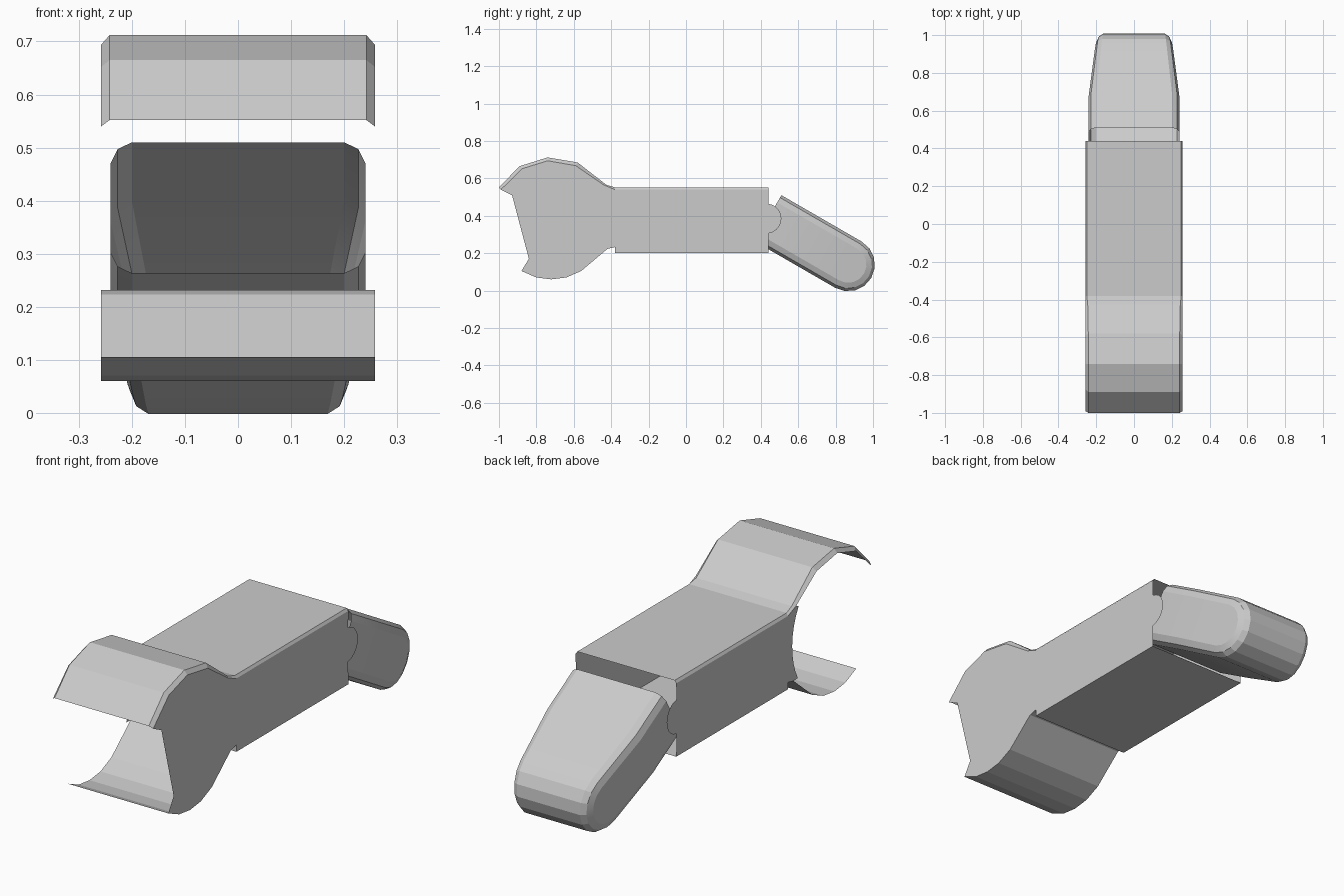
import bpy
from math import sin, cos, pi, radians

if "Cube" in bpy.data.objects:
    bpy.data.objects.remove(bpy.data.objects["Cube"])

W = 0.258  # half width of the body


def make(name, verts, faces):
    me = bpy.data.meshes.new(name)
    me.from_pydata(verts, [], faces)
    me.update()
    ob = bpy.data.objects.new(name, me)
    bpy.context.collection.objects.link(ob)
    return ob


def loft(name, rows, extra=()):
    """Quads between successive rows of equal length."""
    n = len(rows[0])
    faces = [(i * n + j, i * n + j + 1, (i + 1) * n + j + 1, (i + 1) * n + j)
             for i in range(len(rows) - 1) for j in range(n - 1)]
    return make(name, [p for r in rows for p in r], faces + list(extra))


def arc(cy, cz, r, a0, a1, n):
    return [(cy + r * cos(radians(a0 + (a1 - a0) * i / n)),
             cz + r * sin(radians(a0 + (a1 - a0) * i / n))) for i in range(n + 1)]


# Top skin: flat deck running into the curved knuckle hood, chamfered sides
top = [(0.44, 0.552), (-0.38, 0.552), (-0.425, 0.565), (-0.58, 0.685),
       (-0.74, 0.712), (-0.89, 0.665), (-1.0, 0.552)]
rim = [(0.44, 0.54), (-0.38, 0.54), (-0.44, 0.565), (-0.59, 0.668),
       (-0.74, 0.694), (-0.875, 0.652), (-0.99, 0.54)]
inset = [0.25, 0.25, 0.245, 0.242, 0.242, 0.242, 0.242]
loft("top_shell", [
    [(-W, y, z) for y, z in rim],
    [(-i, y, z) for i, (y, z) in zip(inset, top)],
    [(i, y, z) for i, (y, z) in zip(inset, top)],
    [(W, y, z) for y, z in rim]])

# Bottom skin: floor, small step, curved lower lip
bottom = [(0.44, 0.2), (-0.38, 0.2), (-0.38, 0.232), (-0.42, 0.223),
          (-0.56, 0.105), (-0.64, 0.07), (-0.72, 0.06), (-0.8, 0.07), (-0.88, 0.105)]
loft("bottom_shell", [[(s * W, y, z) for y, z in bottom] for s in (1, -1)])

# Side walls with hinge tabs: one full plate, one cut away around the knuckle
tab = arc(0.43, 0.385, 0.08, -83, 83, 10)
full = bottom[:1] + tab + rim + [(-0.93, 0.51), (-0.84, 0.17)] + bottom[:0:-1]
make("full_side_plate", [(W, y, z) for y, z in full], [range(len(full))])
cut = bottom[:1] + tab + rim[:3] + arc(-0.74, 0.385, 0.33, 31, -29, 8) + bottom[3:0:-1]
make("cut_side_plate", [(-W, y, z) for y, z in cut], [range(len(cut))[::-1]])

# Fingertip: hollow tapered cap, open at the base, tilted down 30 degrees
H, BEND, END = 0.1425, 0.22, 0.495


def tip_profile(d):
    h = H - d
    return ([(0, h), (BEND, h)] + arc(END, 0, h, 90, -90, 8) + [(BEND, -h), (0, -h)])


def tip_point(x, u, v):
    taper = 1 - 0.2 * max(0, u - BEND) / (END + H - BEND)
    v -= H
    return (x * taper, 0.51 + 0.866 * u + 0.5 * v, 0.51 - 0.5 * u + 0.866 * v)


half = [(0.24, 0.045), (0.227, 0.015), (0.2, 0.0)]
rings = [(-x, d) for x, d in half] + [(x, d) for x, d in reversed(half)]
rows = [[tip_point(x, u, v) for u, v in tip_profile(d)] for x, d in rings]
n = len(rows[0])
last = (len(rows) - 1) * n
caps = []
for k in range(n // 2):
    q = [k, k + 1, n - 2 - k, n - 1 - k]
    q = list(dict.fromkeys(q))
    if len(q) > 2:
        caps += [q[::-1], [last + i for i in q]]
tip = loft("fingertip", rows, caps)
bpy.context.view_layer.objects.active = tip
tip.select_set(True)
bpy.ops.object.shade_smooth_by_angle(angle=radians(15))
